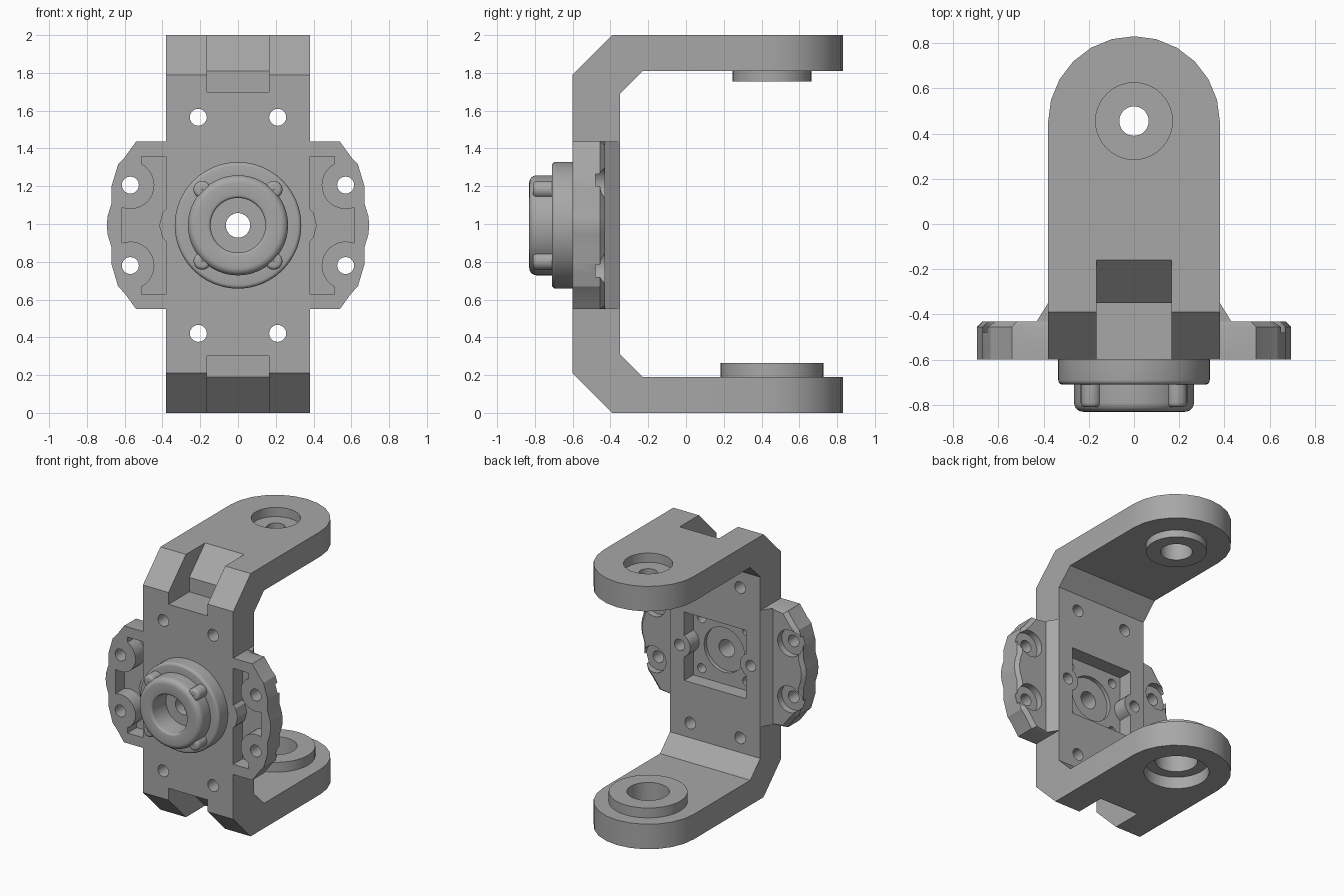
import bpy, bmesh
from math import sin, cos, pi, radians
from mathutils import Vector

cube = bpy.data.objects.get("Cube")
if cube:
    bpy.data.objects.remove(cube, do_unlink=True)

grey = bpy.data.materials.new("plain grey")
grey.use_nodes = True
GREY = (0.39, 0.39, 0.39, 1)
grey.diffuse_color = GREY
grey.node_tree.nodes["Principled BSDF"].inputs["Base Color"].default_value = GREY

C = 0.993            # height of the hub axis
W = 0.38             # half width of the bracket
PLACE = {"x": lambda u, v, d: (d, u, v),
         "y": lambda u, v, d: (u, d, v),
         "z": lambda u, v, d: (u, v, d)}


def arc(cx, cy, r, a, b, n):
    return [(cx + r * cos(radians(a + (b - a) * i / n)),
             cy + r * sin(radians(a + (b - a) * i / n))) for i in range(n + 1)]


def circle(cx, cy, r, n=32):
    return arc(cx, cy, r, 0, 360, n)[:-1]


def loft(name, sections, axis):
    """Solid through (outline, depth) sections stacked along an axis."""
    bm = bmesh.new()
    rings = [[bm.verts.new(PLACE[axis](u, v, d)) for u, v in pts] for pts, d in sections]
    bm.faces.new(rings[0])
    bm.faces.new(rings[-1])
    for r, s in zip(rings, rings[1:]):
        for i in range(len(r)):
            j = (i + 1) % len(r)
            bm.faces.new((r[i], r[j], s[j], s[i]))
    return finish(name, bm)


def finish(name, bm):
    bmesh.ops.recalc_face_normals(bm, faces=bm.faces)
    mesh = bpy.data.meshes.new(name)
    bm.to_mesh(mesh)
    bm.free()
    mesh.materials.append(grey)
    ob = bpy.data.objects.new(name, mesh)
    bpy.context.collection.objects.link(ob)
    return ob


def prism(name, pts, axis, a, b):
    return loft(name, [(pts, a), (pts, b)], axis)


def activate(ob):
    bpy.ops.object.select_all(action="DESELECT")
    ob.select_set(True)
    bpy.context.view_layer.objects.active = ob


def combine(ob, other, operation="DIFFERENCE"):
    activate(ob)
    mod = ob.modifiers.new("combine", "BOOLEAN")
    mod.operation, mod.solver, mod.object = operation, "EXACT", other
    bpy.ops.object.modifier_apply(modifier=mod.name)
    bpy.data.objects.remove(other, do_unlink=True)


def cut(ob, pts, axis, a, b):
    combine(ob, prism("cutter", pts, axis, a, b))


def smooth(ob, angle=35):
    activate(ob)
    bpy.ops.object.shade_smooth_by_angle(angle=radians(angle))


def flip(pts):
    return [(y, 2 - z) for y, z in pts]


# Bracket: a C-shaped side profile trimmed by a round-ended plan
half = [(0.9, 0), (-0.39, 0), (-0.6, 0.21)]
inner = [(-0.35, 0.31), (-0.23, 0.19), (0.9, 0.19)]
profile = half + flip(half[::-1]) + flip(inner[::-1]) + inner
bracket = prism("bracket", profile, "x", -W, W)
plan = [(-W, -0.7), (W, -0.7)] + arc(0, 0.45, W, 0, 180, 12)
combine(bracket, prism("plan", plan, "z", -0.1, 2.1), "INTERSECT")

# Notches in the two front corners
notch = [(-0.7, 1.7), (-0.35, 1.7), (-0.35, 1.81), (-0.11, 2.05), (-0.7, 2.05)]
for pts in (notch, flip(notch)):
    cut(bracket, pts, "x", -0.165, 0.165)

# Bosses on the arms, then their stepped holes
AY = 0.455
combine(bracket, prism("boss", circle(0, AY, 0.21), "z", 1.755, 1.9), "UNION")
combine(bracket, prism("boss", circle(0, AY, 0.272), "z", 0.1, 0.265), "UNION")
for r, a, b in ((0.17, 1.93, 2.1), (0.065, 1.7, 2.1), (0.11, 1.7, 1.89),
                (0.225, -0.1, 0.09), (0.147, -0.1, 0.4)):
    cut(bracket, circle(0, AY, r), "z", a, b)

# Pocket in the back of the plate, with bumps round the side holes
side = arc(0.3, 0, 0.09, 244, 116, 8)
pocket = [(0.26, -0.26)] + side + [(0.26, 0.26)]
pocket += [(-x, -z) for x, z in pocket]
cut(bracket, [(x, z + C) for x, z in pocket], "y", -0.46, -0.3)
cut(bracket, circle(0, C, 0.17), "y", -0.49, -0.4)
cut(bracket, circle(0, C, 0.065), "y", -0.7, -0.4)
for s in (-1, 1):
    cut(bracket, circle(s * 0.3, C, 0.042, 20), "y", -0.5, -0.3)
    for t in (-1, 1):
        cut(bracket, circle(s * 0.21, C + t * 0.572, 0.045, 20), "y", -0.7, -0.3)
        cut(bracket, circle(s * 0.19, C + t * 0.19, 0.035, 20), "y", -0.57, -0.4)
smooth(bracket, 25)

# Side wings: scalloped outline, front pocket, spot-faced holes
edge = [(W, 0.443), (0.54, 0.443), (0.6, 0.36), (0.635, 0.323), (0.655, 0.255),
        (0.67, 0.205), (0.67, 0.115), (0.69, 0.05)]
edge += [(0.695, 0)] + [(x, -z) for x, z in edge[::-1]]
rim = [(x - 0.025 * (x > W), z * 0.96 if x > W else z) for x, z in edge]
upper = [(W, 0.365), (0.51, 0.365)] + arc(0.57, 0.213, 0.127, 118, 290, 14)
bump = [(W, -0.085), (0.4, -0.065), (0.417, 0), (0.4, 0.065), (W, 0.085)]
relief = upper + [(x, -z) for x, z in upper[::-1]] + bump
gusset = [(W, -0.35), (0.43, -0.43), (W, -0.43)]

for s, label in ((1, "left"), (-1, "right")):
    def put(pts):
        return [(s * x, z + C) for x, z in pts]
    wing = loft(label + "_wing", [(put(edge), -0.6), (put(edge), -0.455), (put(rim), -0.43)], "y")
    cut(wing, put(relief), "y", -0.7, -0.49)
    for t in (-1, 1):
        cut(wing, put(circle(0.57, t * 0.213, 0.045, 20)), "y", -0.7, -0.3)
        cut(wing, put(circle(0.57, t * 0.213, 0.1, 28)), "y", -0.48, -0.3)
    smooth(wing, 25)
    prism(label + "_gusset", [(s * x, y) for x, y in gusset], "z", C - 0.443, C + 0.443)


def lathe(name, profile, cx, cz, n=64):
    """Turn a closed (radius, y) profile about an axis along y."""
    bm = bmesh.new()
    rings = [[bm.verts.new((cx + r * cos(2 * pi * i / n), y, cz + r * sin(2 * pi * i / n)))
              for i in range(n)] for r, y in profile]
    for k, r in enumerate(rings):
        q = rings[(k + 1) % len(rings)]
        for i in range(n):
            j = (i + 1) % n
            bm.faces.new((r[i], r[j], q[j], q[i]))
    ob = finish(name, bm)
    smooth(ob)
    return ob


# Hub: flange and rounded cap with a stepped bore
hub_profile = ([(0.065, -0.59), (0.335, -0.59)] + arc(0.315, -0.69, 0.02, 0, -90, 4)
               + [(0.265, -0.71)] + arc(0.225, -0.79, 0.04, 0, -90, 6)
               + arc(0.16, -0.815, 0.015, -90, -180, 3) + [(0.145, -0.66), (0.065, -0.66)])
lathe("hub", hub_profile, 0, C)

# Four rounded screw lobes around the cap
lobe_profile = [(0.002, -0.7), (0.046, -0.7)] + arc(0.026, -0.79, 0.02, 0, -90, 4) + [(0.002, -0.81)]
for i in range(4):
    a = radians(45 + 90 * i)
    lathe("hub_lobe", lobe_profile, 0.268 * cos(a), C + 0.268 * sin(a), 24)
